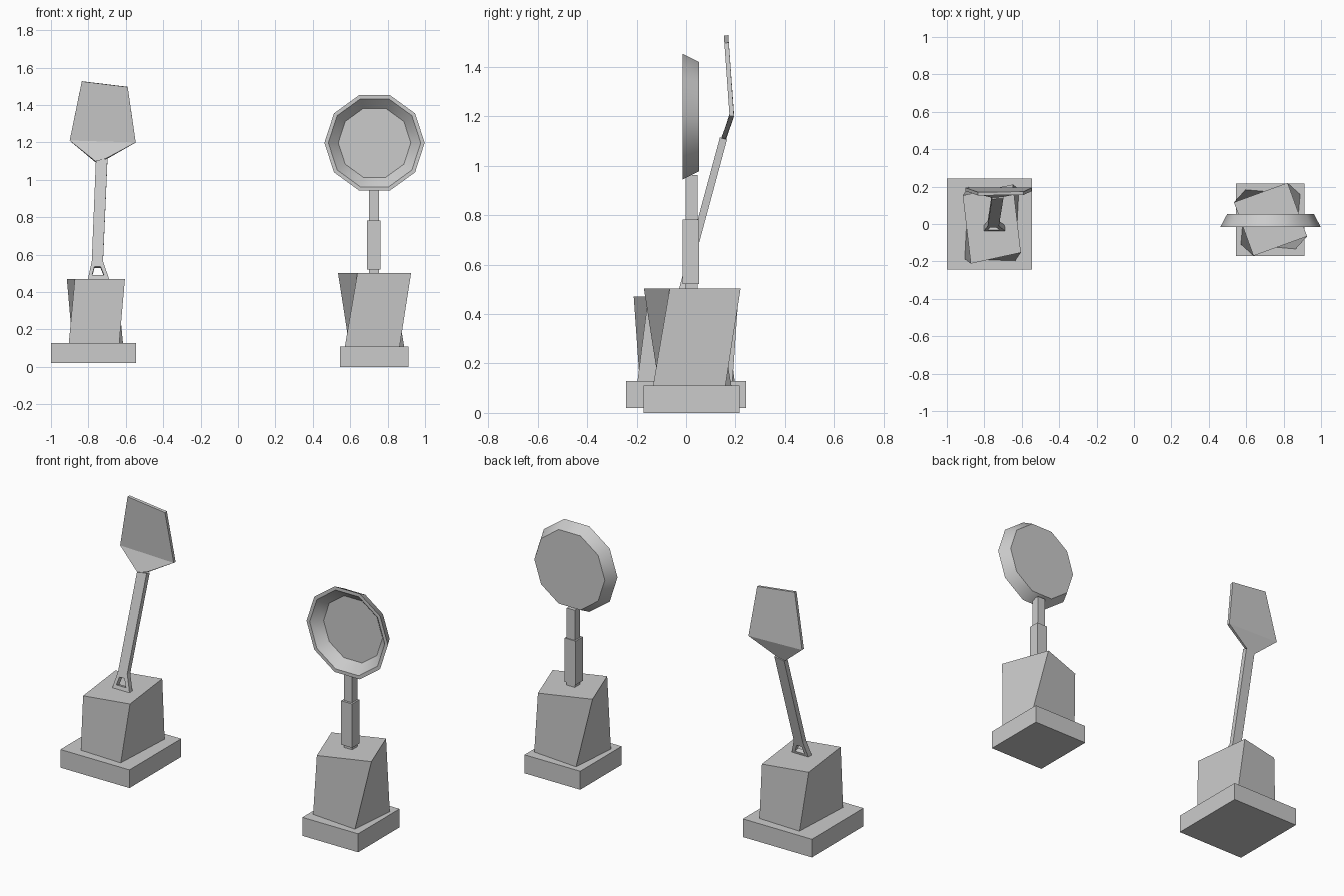
import bpy, math

if "Cube" in bpy.data.objects:
    bpy.data.objects.remove(bpy.data.objects["Cube"])


def mesh_object(name, verts, faces, smooth=0):
    me = bpy.data.meshes.new(name)
    me.from_pydata(verts, [], faces)
    me.update()
    ob = bpy.data.objects.new(name, me)
    bpy.context.collection.objects.link(ob)
    if smooth:
        bpy.ops.object.select_all(action='DESELECT')
        bpy.context.view_layer.objects.active = ob
        ob.select_set(True)
        bpy.ops.object.shade_smooth_by_angle(angle=math.radians(smooth))
    return ob


BOX_FACES = [(3, 2, 1, 0), (4, 5, 6, 7)] + [
    (i, (i + 1) % 4, (i + 1) % 4 + 4, i + 4) for i in range(4)]


def box(name, x0, x1, y0, y1, z0, z1):
    return mesh_object(name, [(x, y, z) for z in (z0, z1) for x, y in
                              ((x0, y0), (x1, y0), (x1, y1), (x0, y1))], BOX_FACES)


def twisted_block(name, cx, cy, bottom, top):
    # each level: width, depth, angle of width edge, angle of depth edge, height
    verts = []
    for w, d, a, b, z in (bottom, top):
        a, b = math.radians(a), math.radians(b)
        for sx, sy in ((-1, -1), (1, -1), (1, 1), (-1, 1)):
            x, y = sx * w / 2, sy * d / 2
            verts.append((cx + x * math.cos(a) - y * math.sin(b),
                          cy + x * math.sin(a) + y * math.cos(b), z))
    return mesh_object(name, verts, BOX_FACES)


def sheet(name, points, faces, thickness, smooth=0):
    ob = mesh_object(name, points, faces, smooth)
    mod = ob.modifiers.new("thickness", 'SOLIDIFY')
    mod.thickness = thickness
    mod.offset = 0
    return ob


# Plinths and twisted pedestals
box("spatula_plinth", -1.0, -0.545, -0.243, 0.243, 0.02, 0.128)
twisted_block("spatula_pedestal", -0.76, 0,
              (0.27, 0.385, -2, -3, 0.125), (0.274, 0.367, 12.4, 6.7, 0.47))
box("pan_plinth", 0.545, 0.912, -0.172, 0.217, 0, 0.11)
twisted_block("pan_pedestal", 0.73, 0.025,
              (0.294, 0.294, -5, -5, 0.105), (0.305, 0.305, 20, 20, 0.503))

# Ten-sided pan dish: back, rim, inside wall, floor
N, cx, cz = 10, 0.73, 1.198
rings = [(0.232, 0.053), (0.268, -0.015), (0.247, -0.015), (0.194, 0.04)]
verts = [(cx + r * math.cos(2 * math.pi * i / N), y, cz + r * math.sin(2 * math.pi * i / N))
         for r, y in rings for i in range(N)]
faces = [(k * N + i, k * N + (i + 1) % N, (k + 1) * N + (i + 1) % N, (k + 1) * N + i)
         for k in range(3) for i in range(N)]
faces += [tuple(reversed(range(N))), tuple(range(3 * N, 4 * N))]
mesh_object("pan_dish", verts, faces, smooth=38)

# Pan handle
box("pan_neck", 0.70, 0.753, -0.002, 0.047, 0.49, 0.962)
box("pan_grip", 0.69, 0.763, -0.015, 0.053, 0.522, 0.783)


# Spatula handle leaning back, with a hanging hole at its foot
def lean(z):
    return 0.05 + 0.27 * (z - 0.735)


outline = [(-0.805, 0.455), (-0.685, 0.455), (-0.722, 0.56), (-0.782, 0.56),
           (-0.78, 0.487), (-0.717, 0.487), (-0.735, 0.532), (-0.768, 0.532),
           (-0.698, 1.11), (-0.76, 1.10)]
sheet("spatula_handle", [(x, lean(z), z) for x, z in outline],
      [(0, 1, 5, 4), (1, 2, 6, 5), (2, 3, 7, 6), (3, 0, 4, 7), (3, 2, 8, 9)], 0.03)

# Spatula blade, bent upright above the neck
sheet("spatula_blade",
      [(-0.76, 0.149, 1.095), (-0.70, 0.153, 1.115), (-0.547, 0.185, 1.20),
       (-0.59, 0.164, 1.497), (-0.835, 0.162, 1.527), (-0.90, 0.185, 1.21)],
      [(0, 1, 2, 5), (5, 2, 3, 4)], 0.018)
